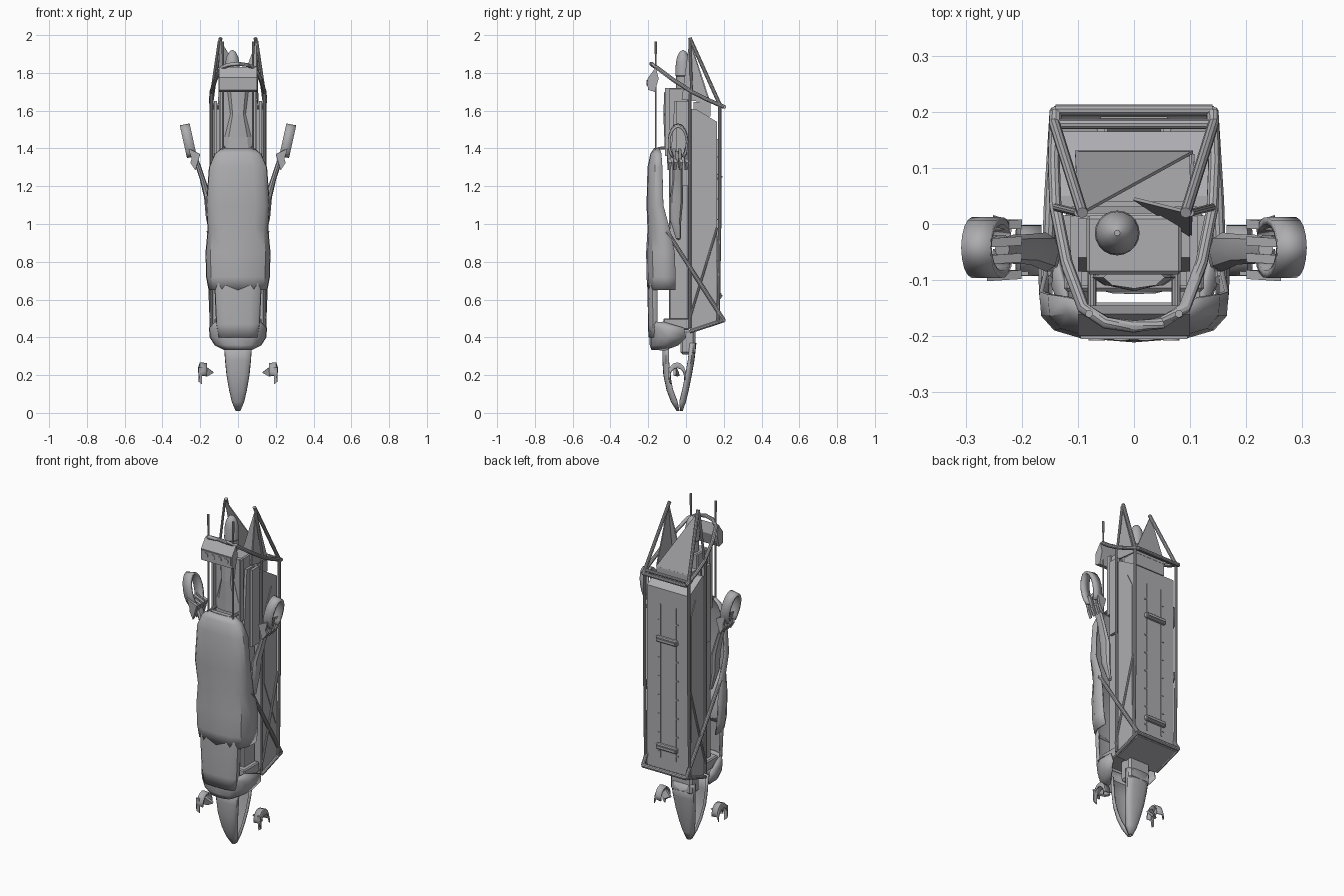
import bpy, bmesh, math
from mathutils import Vector

if "Cube" in bpy.data.objects:
    bpy.data.objects.remove(bpy.data.objects["Cube"])

def material(name, c):
    m = bpy.data.materials.new(name)
    m.diffuse_color = (*c, 1)
    m.use_nodes = True
    m.node_tree.nodes["Principled BSDF"].inputs["Base Color"].default_value = m.diffuse_color
    return m

GREY = material("plain grey", (0.42, 0.42, 0.44))

def finish(name, bm, thick=0, bevel=0, smooth=False):
    bmesh.ops.recalc_face_normals(bm, faces=bm.faces)
    me = bpy.data.meshes.new(name)
    bm.to_mesh(me)
    bm.free()
    o = bpy.data.objects.new(name, me)
    bpy.context.collection.objects.link(o)
    me.materials.append(GREY)
    if thick:
        s = o.modifiers.new("thickness", 'SOLIDIFY')
        s.thickness, s.offset = thick, 0
    if bevel:
        b = o.modifiers.new("bevel", 'BEVEL')
        b.width, b.segments = bevel, 2
    if smooth:
        bpy.ops.object.select_all(action='DESELECT')
        o.select_set(True)
        bpy.context.view_layer.objects.active = o
        bpy.ops.object.shade_smooth_by_angle(angle=math.radians(35))
    return o

def loft(name, rows, thick=0, closed=False, caps=False, smooth=False):
    bm = bmesh.new()
    vs = [[bm.verts.new(p) for p in r] for r in rows]
    n = len(rows[0])
    for a, b in zip(vs, vs[1:]):
        for i in range(n if closed else n - 1):
            j = (i + 1) % n
            bm.faces.new((a[i], a[j], b[j], b[i]))
    if caps:
        bm.faces.new(vs[0])
        bm.faces.new(vs[-1])
    return finish(name, bm, thick, 0, smooth)

def box(name, x0, x1, y0, y1, z0, z1, bevel=0):
    rows = [[(x0, y0, z), (x1, y0, z), (x1, y1, z), (x0, y1, z)] for z in (z0, z1)]
    o = loft(name, rows, closed=True, caps=True)
    if bevel:
        b = o.modifiers.new("bevel", 'BEVEL')
        b.width = bevel
    return o

def prism(name, pts, x0, x1):
    # side outline (y, z) pushed along x
    return loft(name, [[(x, y, z) for y, z in pts] for x in (x0, x1)], closed=True, caps=True)

def tube(name, pts, r, sides=10):
    # rings swept along a path, turned to the averaged direction at each point
    P = [Vector(p) for p in pts]
    rows = []
    for i, p in enumerate(P):
        d = (P[min(i + 1, len(P) - 1)] - P[max(i - 1, 0)]).normalized()
        u = d.cross(Vector((0.31, 0.2, 0.1))).normalized()
        v = d.cross(u)
        rows.append([p + r * (math.cos(t) * u + math.sin(t) * v)
                     for t in (2 * math.pi * k / sides for k in range(sides))])
    return loft(name, rows, closed=True, caps=True, smooth=True)

def plate(name, pts, thick=0.006):
    bm = bmesh.new()
    bm.faces.new([bm.verts.new(p) for p in pts])
    return finish(name, bm, thick)

def shell(name, secs, thick=0.008):
    # bowed open cover: height, half width, front y, rear edge y
    rows = []
    for z, w, yf, yr in secs:
        half = [(w, yr), (w * .98, yr + (yf - yr) * .5), (w * .85, yr + (yf - yr) * .78),
                (w * .55, yr + (yf - yr) * .95)]
        rows.append([(-x, y, z) for x, y in half] + [(0, yf, z)] + [(x, y, z) for x, y in half[::-1]])
    return loft(name, rows, thick, smooth=True)

# front covers
shell("upper_cover", [(1.40, .08, -.165, -.14), (1.37, .12, -.185, -.13), (1.30, .15, -.2, -.125),
                      (1.1, .165, -.205, -.12), (.97, .157, -.2, -.085), (.85, .168, -.207, -.06),
                      (.72, .165, -.205, -.055), (.65, .152, -.2, -.055)])
shell("lower_cover", [(.98, .13, -.185, -.14), (.65, .12, -.2, -.15), (.47, .112, -.197, -.15),
                      (.40, .10, -.195, -.15)])
shell("bottom_fender", [(.48, .12, -.19, -.12), (.45, .15, -.192, -.01), (.40, .146, -.19, 0),
                        (.36, .12, -.188, -.04), (.335, .07, -.18, -.11)])
plate("cover_top", [(-.08, -.14, 1.40), (.08, -.14, 1.40), (.05, -.165, 1.40), (-.05, -.165, 1.40)])

# pointed hollow nose at the bottom
nose = [(.37, .07, -.12, .05), (.28, .064, -.12, .04), (.2, .056, -.115, .026),
        (.12, .042, -.098, .01), (.06, .028, -.075, -.005), (.012, .008, -.045, -.022)]
shell("nose_front", [(z, w, a, a + (.03 if z > .03 else .01)) for z, w, a, b in nose], .01)
shell("nose_back", [(z, w, b, b - (.03 if z > .03 else .01)) for z, w, a, b in nose], .01)
box("nose_mount", -.07, .07, -.03, .05, .31, .44, .012)

# inner body, rear case and case base
box("inner_body", -.085, .085, -.09, .015, .45, 1.72, .006)
box("inner_base", -.125, .125, -.12, .02, .44, .5, .006)
prism("rear_case", [(.03, .43), (.165, .47), (.165, 1.54), (.05, 1.61), (.03, 1.61)], -.137, .137)
prism("case_foot", [(.02, .42), (.19, .475), (.19, .49), (.02, .46)], -.13, .13)
box("case_lid", -.1, .1, .04, .13, 1.57, 1.645)
for z in (.62, 1.25):
    box("back_handle", -.068, .068, .165, .188, z - .016, z + .016, .005)
    box("back_handle_groove", -.06, .06, .188, .192, z - .005, z + .005)

for s in (-1, 1):
    def m(pts):
        return [(s * x, y, z) for x, y, z in pts]
    # back face rails with marks
    box("back_rail", s * .05 - .003, s * .05 + .003, .164, .169, .55, 1.45)
    for k in range(8):
        box("back_mark", s * .058 - .008, s * .058 + .008, .164, .169, .58 + k * .11, .587 + k * .11)
    # raised side panels of the case
    prism("side_panel", [(.045, .95), (.15, .68), (.15, 1.42), (.11, 1.5), (.045, 1.36)],
          s * .136, s * .141)
    prism("inner_side_plate", [(-.085, .47), (.01, .47), (.01, 1.65), (-.06, 1.65), (-.085, 1.3)],
          s * .085, s * .1)
    # upright rails beside the inner body
    box("upper_rail", s * .12 - .008, s * .12 + .008, -.05, .015, 1.2, 1.65)
    box("thin_rail", s * .088 - .006, s * .088 + .006, -.11, -.085, 1.36, 1.72)
    # frame tubes
    tube("back_corner_tube", m([(.143, .17, .48), (.143, .178, 1.0), (.143, .178, 1.62)]), .009)
    tube("front_corner_tube", m([(.14, .02, .45), (.14, .02, 1.69)]), .008)
    tube("long_brace", m([(.14, .2, .49), (.15, .04, .74), (.155, -.1, .96)]), .011)
    tube("cross_brace", m([(.145, .02, .5), (.145, .165, .98)]), .006)
    tube("lower_tube", m([(.14, .2, .49), (.14, .02, .43)]), .01)
    tube("peak_strut", m([(.142, .18, 1.63), (.092, .02, 1.985)]), .01)
    tube("peak_upright", m([(.14, .03, 1.7), (.1, .02, 1.97)]), .007)
    tube("antenna", m([(.08, -.16, 1.39), (.08, -.16, 1.96)]), .005, 8)
    tube("antenna_tip", m([(.08, -.16, 1.9), (.08, -.16, 1.965)]), .007, 8)
    tube("cover_post", m([(.075, -.15, 1.4), (.075, -.02, 1.41)]), .008)
    # arm rising from the flank to the hoop
    arm = [(.135, -.04, .92, .012), (.15, -.055, 1.02, .03), (.157, -.05, 1.13, .035),
           (.185, -.045, 1.23, .027), (.215, -.045, 1.32, .026), (.235, -.045, 1.38, .02)]
    loft("arm", [[(s * (x + .65 * r * math.cos(t)), y + r * math.sin(t), z + .3 * r * math.cos(t))
                  for t in (k * math.pi / 4 for k in range(8))] for x, y, z, r in arm],
         closed=True, caps=True, smooth=True)
    # hoop: flat band bent over in the y-z plane and leaning outward
    rows = []
    for k in range(15):
        t = math.radians(-55 + k * 290 / 14)
        y, z = -.042 + .048 * math.cos(t), 1.43 + .09 * math.sin(t)
        x = .25 + (z - 1.38) * .22
        rows.append([(s * (x - .026), y, z + .006), (s * (x + .026), y, z - .004)])
    loft("hand_hoop", rows, .013, smooth=True)
    # jagged fins under the hoop
    for k in range(4):
        y = -.09 + k * .03
        plate("hand_fin", m([(.20, y, 1.37), (.262, y - .004, 1.40), (.245, y, 1.345),
                             (.252, y + .008, 1.325), (.225, y, 1.285)]), .016)
    # loose crescents beside the nose
    rows = []
    for k in range(9):
        t = math.radians(-10 + k * 200 / 8)
        y, z = -.047 + .042 * math.cos(t), .205 + .055 * math.sin(t)
        rows.append([(s * .165, y, z), (s * .2, y, z + .004), (s * .208, y, z - .022)])
    loft("side_crescent", rows, .008, smooth=True)
    plate("crescent_spur", m([(.13, -.045, .215), (.17, -.06, .245), (.2, -.06, .2), (.165, -.04, .195)]), .014)
    plate("crescent_claw", m([(.188, -.088, .24), (.21, -.088, .24), (.208, -.085, .165), (.192, -.08, .152)]), .008)

# top hoop and cross bars
half = [(.14, .2, 1.62), (.143, .11, 1.66), (.14, .03, 1.70), (.12, -.07, 1.765),
        (.09, -.15, 1.825), (.05, -.176, 1.842)]
tube("top_hoop", half + [(0, -.183, 1.848)] + [(-x, y, z) for x, y, z in half[::-1]], .011)
tube("top_back_bar", [(-.14, .203, 1.62), (.14, .203, 1.62)], .01)
tube("top_second_bar", [(-.14, .178, 1.63), (.14, .178, 1.63)], .009)
tube("bottom_back_bar", [(-.143, .198, .49), (.143, .198, .49)], .012)

# two peaked plates on top
plate("left_peak", [(-.105, .128, 1.64), (.105, .128, 1.64), (-.1, .015, 1.985)])
plate("right_peak", [(.105, .125, 1.64), (.1, -.02, 1.66), (.1, .02, 1.97)])
plate("right_peak_fold", [(.1, -.02, 1.66), (0, .045, 1.7), (.1, .02, 1.97)])

# lamp box hanging on the top hoop
prism("lamp_box", [(-.2, 1.71), (-.165, 1.70), (-.145, 1.77), (-.16, 1.83), (-.2, 1.775)], -.1, .1)
box("lamp_strip", -.095, .095, -.205, -.199, 1.725, 1.77)
for k in range(4):
    x = -.066 + k * .044
    tube("lamp", [(x, -.195, 1.747), (x, -.208, 1.747)], .015, 12)

# centre column and rounded tank
loft("centre_column", [[(w * math.cos(t), -.095 + d * math.sin(t), z)
                        for t in (k * math.pi / 4 for k in range(8))]
                       for z, w, d in ((1.40, .075, .02), (1.46, .07, .02), (1.58, .04, .025), (1.7, .055, .02))],
     closed=True, caps=True)
tank = [(1.70, .036), (1.78, .036), (1.785, .04), (1.85, .038), (1.885, .031), (1.91, .018), (1.92, .005)]
loft("tank", [[(-.03 + r * math.cos(t), -.016 + r * math.sin(t), z)
               for t in (k * math.pi / 10 for k in range(20))] for z, r in tank],
     closed=True, caps=True, smooth=True)
